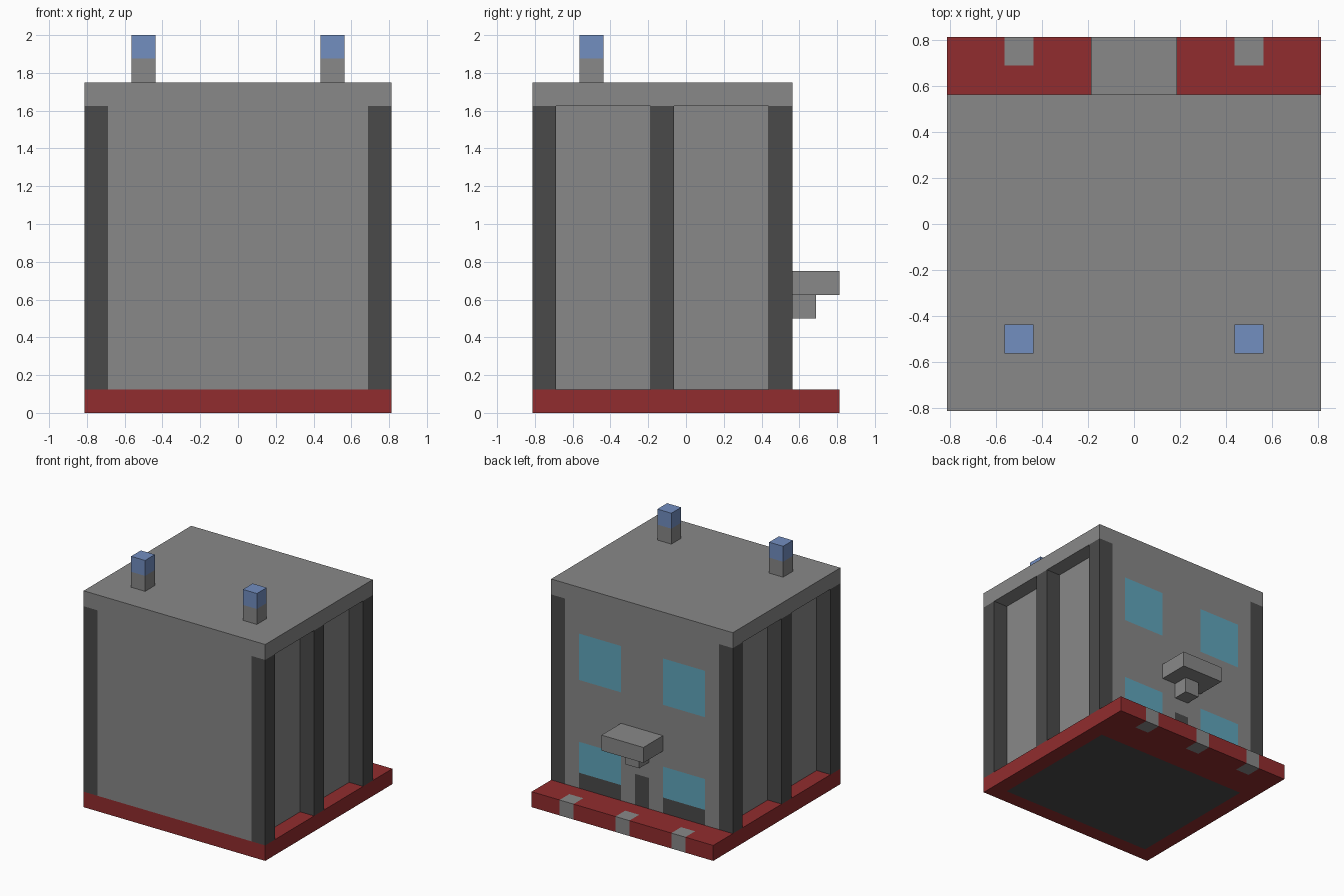
import bpy
import bmesh
from mathutils import Vector

cube = bpy.data.objects.get("Cube")
if cube:
    bpy.data.objects.remove(cube, do_unlink=True)

U = 0.125  # one block of the modelling grid


def linear(c):
    c /= 255
    return c / 12.92 if c <= 0.04045 else ((c + 0.055) / 1.055) ** 2.4


def material(name, *rgb):
    mat = bpy.data.materials.new(name)
    col = [linear(c) for c in rgb] + [1]
    mat.diffuse_color = col
    mat.use_nodes = True
    bsdf = mat.node_tree.nodes["Principled BSDF"]
    bsdf.inputs["Base Color"].default_value = col
    bsdf.inputs["Roughness"].default_value = 0.9
    return mat


GREY = material("concrete grey", 136, 136, 136)
DARK = material("dark grey", 74, 74, 74)
RED = material("base red", 145, 44, 46)
BLUE = material("lamp blue", 114, 142, 192)
TEAL = material("window teal", 96, 165, 187)


def box(name, x, y, z, mats, cuts=(), rule=None):
    """Box from (min, max) spans in blocks, cut by planes, coloured by rule."""
    bm = bmesh.new()
    bmesh.ops.create_cube(bm, size=1)
    for v in bm.verts:
        v.co = Vector(s[0] if c < 0 else s[1] for c, s in zip(v.co, (x, y, z)))
    for axis, values in cuts:
        normal = Vector([float(i == axis) for i in range(3)])
        for value in values:
            bmesh.ops.bisect_plane(bm, geom=bm.verts[:] + bm.edges[:] + bm.faces[:],
                                   plane_co=normal * value, plane_no=normal)
    if rule:
        bm.normal_update()
        for f in bm.faces:
            f.material_index = rule(f.calc_center_median(), f.normal)
    bmesh.ops.scale(bm, vec=(U, U, U), verts=bm.verts)
    mesh = bpy.data.meshes.new(name)
    bm.to_mesh(mesh)
    bm.free()
    for m in mats:
        mesh.materials.append(m)
    obj = bpy.data.objects.new(name, mesh)
    bpy.context.scene.collection.objects.link(obj)
    return obj


# Base slab: grey markers along the back edge, dark panel underneath
def base_rule(p, n):
    if p.y > 5.5 and (abs(p.x) < 0.5 or 3.5 < abs(p.x) < 4.5):
        return 1
    if n.z < -0.5 and abs(p.x) < 5.5 and -5.5 < p.y < 3.5:
        return 2
    return 0


box("base", (-6.5, 6.5), (-6.5, 6.5), (0, 1), [RED, GREY, DARK],
    [(0, (-5.5, -4.5, -3.5, -0.5, 0.5, 3.5, 4.5, 5.5)), (1, (-5.5, 3.5, 5.5))],
    base_rule)


# Walls: windows, dark sills and a door on the back face
def wall_rule(p, n):
    if n.y < 0.5:
        return 0
    if 1.5 < abs(p.x) < 4.5:
        if 8 < p.z < 11 or 2 < p.z < 4:
            return 1
        return 2 if p.z < 2 else 0
    return 2 if abs(p.x) < 0.5 and p.z < 3 else 0


box("walls", (-5.5, 5.5), (-6.5, 4.5), (1, 13), [GREY, TEAL, DARK],
    [(0, (-4.5, -1.5, -0.5, 0.5, 1.5, 4.5)), (2, (2, 3, 4, 8, 11))], wall_rule)

# Roof slab
box("roof", (-6.5, 6.5), (-6.5, 4.5), (13, 14), [GREY])

# Pillars and roof lamps on both sides
for side, s in (("right", -1), ("left", 1)):
    for place, y in (("front", -6.5), ("middle", -1.5), ("back", 3.5)):
        box(f"{side}_{place}_pillar", sorted((5.5 * s, 6.5 * s)), (y, y + 1), (1, 13), [DARK])
    lamp_x = sorted((3.5 * s, 4.5 * s))
    box(f"{side}_lamp_post", lamp_x, (-4.5, -3.5), (14, 15), [GREY])
    box(f"{side}_lamp", lamp_x, (-4.5, -3.5), (15, 16), [BLUE])

# Canopy and its bracket above the door
box("canopy", (-1.5, 1.5), (4.5, 6.5), (5, 6), [GREY])
box("canopy_bracket", (-0.5, 0.5), (4.5, 5.5), (4, 5), [GREY])
